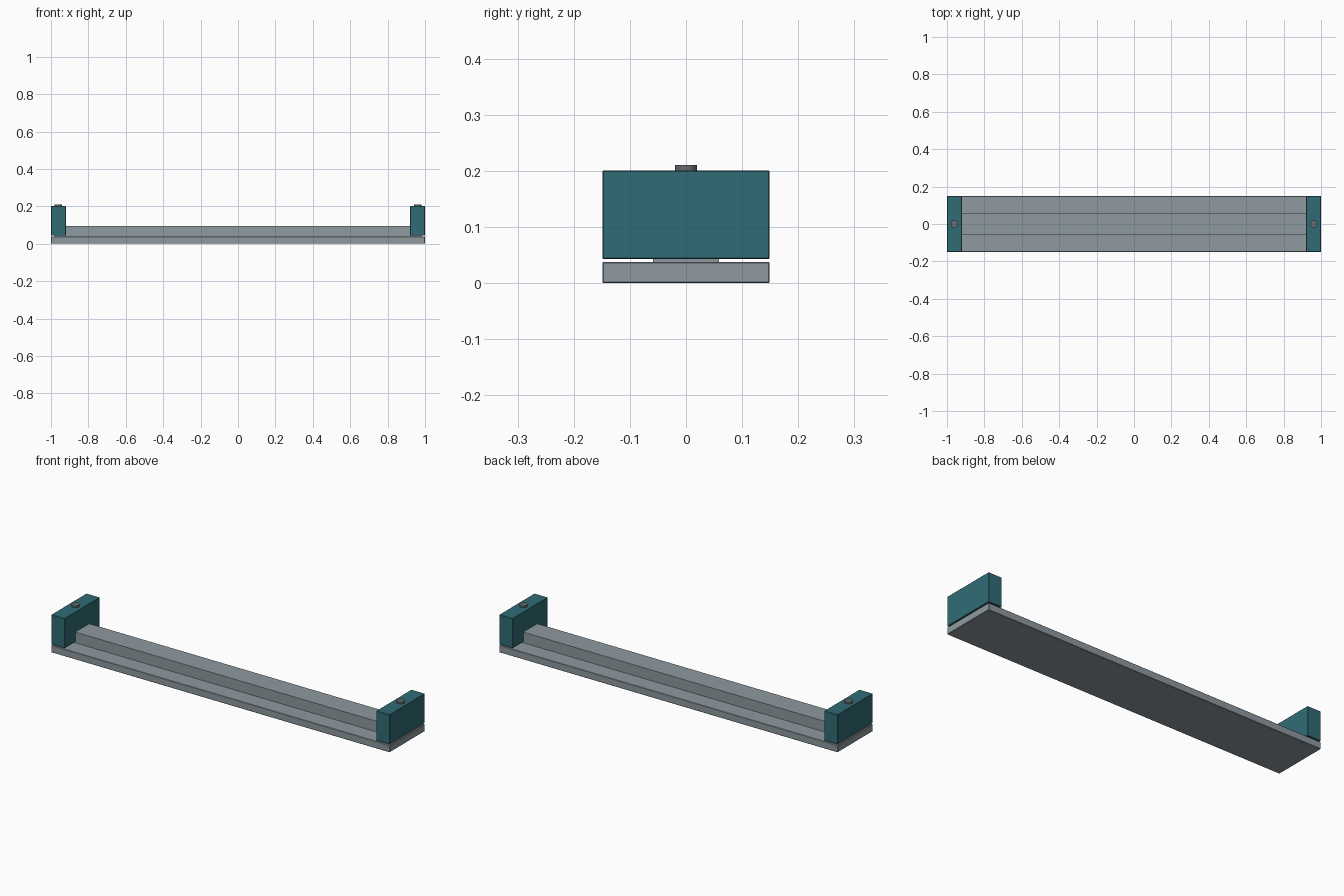
import bpy, bmesh
from mathutils import Matrix

if "Cube" in bpy.data.objects:
    bpy.data.objects.remove(bpy.data.objects["Cube"])


def material(name, color):
    m = bpy.data.materials.new(name)
    m.diffuse_color = color
    m.use_nodes = True
    m.node_tree.nodes["Principled BSDF"].inputs["Base Color"].default_value = m.diffuse_color
    return m


def finish(bm, name, mat):
    mesh = bpy.data.meshes.new(name)
    bm.to_mesh(mesh)
    bm.free()
    obj = bpy.data.objects.new(name, mesh)
    bpy.context.collection.objects.link(obj)
    if mat:
        mesh.materials.append(mat)
    return obj


def box(name, lo, hi, mat=None, bevel=0.0):
    bm = bmesh.new()
    size = [b - a for a, b in zip(lo, hi)]
    mid = [(a + b) / 2 for a, b in zip(lo, hi)]
    bmesh.ops.create_cube(bm, size=1, matrix=Matrix.Translation(mid) @ Matrix.Diagonal((*size, 1)))
    obj = finish(bm, name, mat)
    if bevel:
        mod = obj.modifiers.new("soft_edges", 'BEVEL')
        mod.width = bevel
        mod.segments = 1
    return obj


def cylinder(name, radius, x, z0, z1, mat=None):
    bm = bmesh.new()
    bmesh.ops.create_cone(bm, cap_ends=True, segments=16, radius1=radius, radius2=radius,
                          depth=z1 - z0, matrix=Matrix.Translation((x, 0, (z0 + z1) / 2)))
    return finish(bm, name, mat)


teal = material("teal", (0.03, 0.15, 0.18, 1))
steel = material("steel", (0.27, 0.32, 0.35, 1))
dark = material("dark_steel", (0.13, 0.15, 0.16, 1))

# Flat base and raised centre rail
box("base_plate", (-1, -0.149, 0), (1, 0.149, 0.038), steel, 0.002)
box("centre_rail", (-0.98, -0.059, 0.036), (0.98, 0.059, 0.095), steel)

# End blocks, held slightly clear of the base, each with a screw on top
for side, s in (("left", -1), ("right", 1)):
    x0, x1 = sorted((s * 0.92, s * 1.0))
    box(side + "_end_block", (x0, -0.149, 0.043), (x1, 0.149, 0.201), teal, 0.002)
    cylinder(side + "_screw", 0.02, s * 0.96, 0.19, 0.211, dark)
